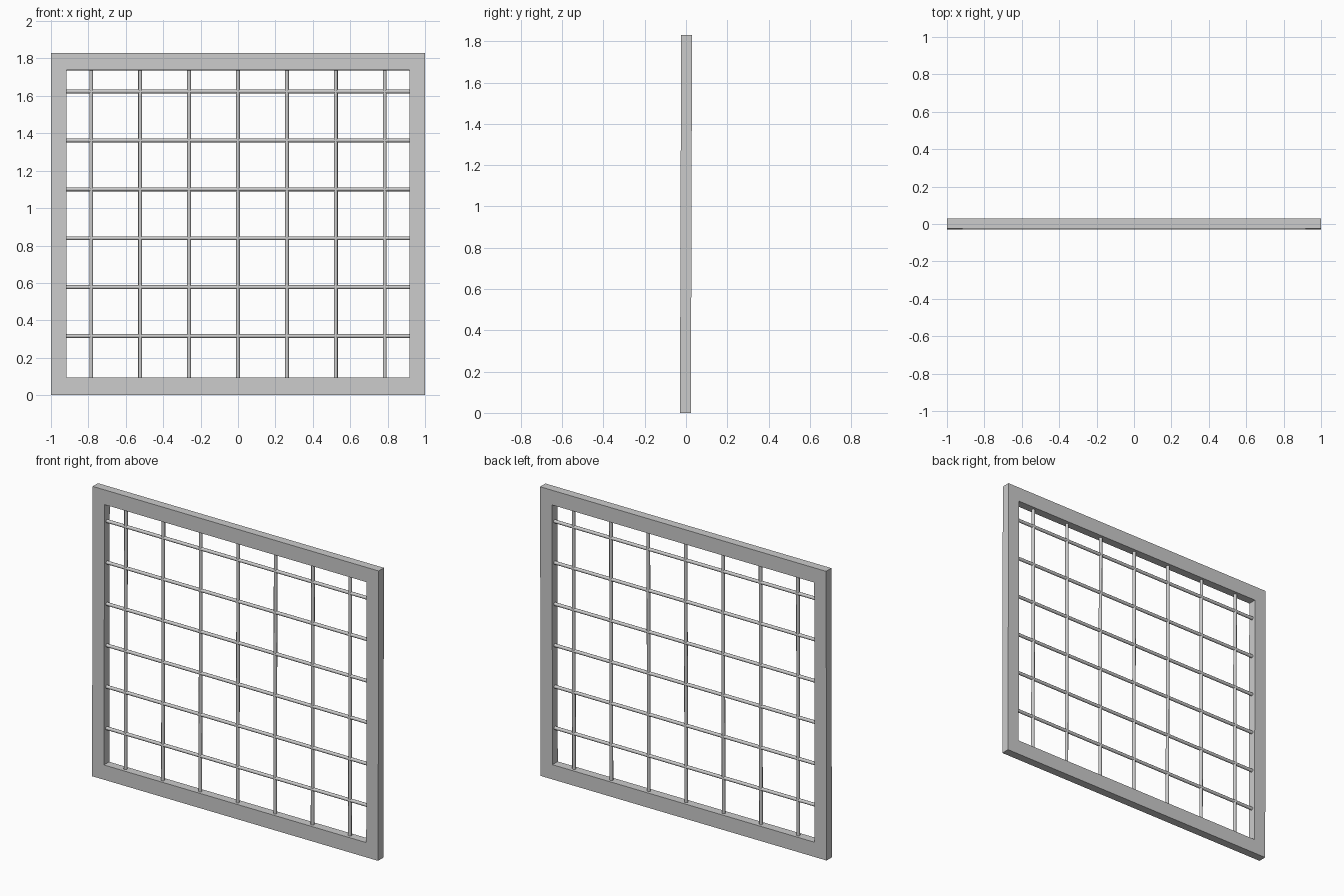
import bpy, bmesh, math
from mathutils import Matrix

if "Cube" in bpy.data.objects:
    bpy.data.objects.remove(bpy.data.objects["Cube"])

H, D = 1.83, 0.053
LEAN = Matrix.Translation((0, 0, H / 2)) @ Matrix.Rotation(-0.003, 4, 'X')


def finish(bm, name, smooth=False):
    me = bpy.data.meshes.new(name)
    bmesh.ops.recalc_face_normals(bm, faces=bm.faces)
    for f in bm.faces:
        f.smooth = smooth and len(f.verts) == 4
    bm.to_mesh(me)
    bm.free()
    ob = bpy.data.objects.new(name, me)
    bpy.context.collection.objects.link(ob)
    ob.matrix_world = LEAN
    return ob


# Outer frame: a rectangular section swept round four mitred corners
bm = bmesh.new()
rings = []
for sx, sz in ((-1, -1), (1, -1), (1, 1), (-1, 1)):
    section = ((1.0, H / 2, -D / 2), (1.0, H / 2, D / 2),
               (0.917, H / 2 - 0.093, D / 2), (0.917, H / 2 - 0.093, -D / 2))
    rings.append([bm.verts.new((sx * x, y, sz * z)) for x, z, y in section])
for i in range(4):
    a, b = rings[i], rings[(i + 1) % 4]
    for j in range(4):
        k = (j + 1) % 4
        bm.faces.new((a[j], b[j], b[k], a[k]))
finish(bm, "frame")


# Thin round bars crossing inside the frame
def bar(name, length, loc, horizontal):
    bm = bmesh.new()
    bmesh.ops.create_cone(bm, cap_ends=True, segments=12, radius1=0.0105,
                          radius2=0.0105, depth=length)
    rot = Matrix.Rotation(math.pi / 2, 4, 'Y') if horizontal else Matrix()
    bmesh.ops.transform(bm, matrix=Matrix.Translation(loc) @ rot, verts=bm.verts)
    finish(bm, name, True)


for i in range(-3, 4):
    bar("vertical_bar", H - 0.17, (i * 0.2615, 0, 0), False)
for i in range(6):
    bar("horizontal_bar", 1.85, (0, 0, 0.316 + i * 0.2615 - H / 2), True)
